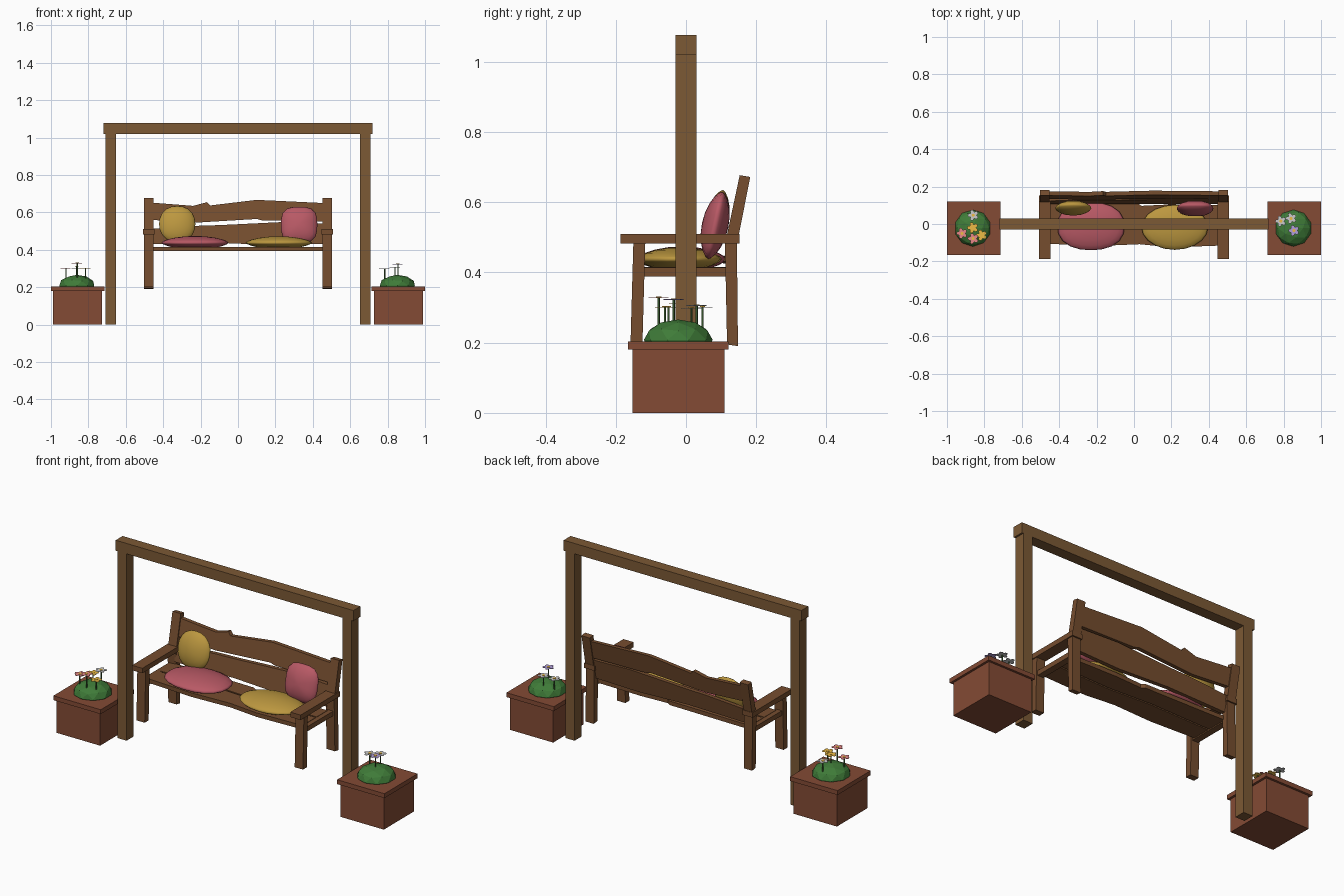
import bpy, bmesh, math
from mathutils import Matrix, Vector

if "Cube" in bpy.data.objects:
    bpy.data.objects.remove(bpy.data.objects["Cube"])


def material(name, rgb):
    m = bpy.data.materials.new(name)
    m.diffuse_color = (*rgb, 1)
    m.use_nodes = True
    m.node_tree.nodes["Principled BSDF"].inputs["Base Color"].default_value = m.diffuse_color
    return m


WOOD = material("bench_wood", (0.18, 0.075, 0.028))
FRAME = material("frame_wood", (0.20, 0.10, 0.035))
CLAY = material("clay", (0.23, 0.07, 0.035))
LEAF = material("leaf", (0.05, 0.2, 0.04))
STEM = material("stem", (0.06, 0.15, 0.04))
PINK = material("pink", (0.48, 0.10, 0.13))
GOLD = material("gold", (0.50, 0.31, 0.05))
ROSE = material("rose_petal", (0.8, 0.25, 0.25))
WHITE = material("white_petal", (0.75, 0.75, 0.72))
LILAC = material("lilac_petal", (0.45, 0.35, 0.7))
YELLOW = material("yellow_petal", (0.85, 0.5, 0.06))


def finish(name, bm, mat):
    bmesh.ops.recalc_face_normals(bm, faces=bm.faces)
    me = bpy.data.meshes.new(name)
    bm.to_mesh(me)
    bm.free()
    me.materials.append(mat)
    ob = bpy.data.objects.new(name, me)
    bpy.context.collection.objects.link(ob)
    return ob


def box(name, lo, hi, mat):
    bm = bmesh.new()
    bmesh.ops.create_cube(bm, size=1)
    lo, hi = Vector(lo), Vector(hi)
    for v in bm.verts:
        v.co = Vector([(a + b) / 2 + c * (b - a) for a, b, c in zip(lo, hi, v.co)])
    return finish(name, bm, mat)


def prism(name, pts, place, a, b, mat):
    """Extrude a 2D outline; place(u, v, depth) gives the 3D point."""
    bm = bmesh.new()
    f = bm.faces.new([bm.verts.new(place(u, v, a)) for u, v in pts])
    new = bmesh.ops.extrude_face_region(bm, geom=[f])["geom"]
    off = Vector(place(0, 0, b)) - Vector(place(0, 0, a))
    bmesh.ops.translate(bm, vec=off, verts=[g for g in new if isinstance(g, bmesh.types.BMVert)])
    return finish(name, bm, mat)


def side(u, v, d):
    return (d, u, v)


def flat(u, v, d):
    return (u, v, d)


def lean(u, v, d):
    return (u, 0.128 + 0.21 * (v - 0.48) + d, v)


def cushion(name, loc, size, square, rot, mat):
    bm = bmesh.new()
    bmesh.ops.create_uvsphere(bm, u_segments=20, v_segments=10, radius=1)
    for v in bm.verts:
        x, y, z = v.co
        r = math.hypot(x, y)
        if r > 1e-5:
            c, s = abs(x / r), abs(y / r)
            k = (c ** square + s ** square) ** (-1 / square)
            x, y = x * k, y * k
        # pinched seam around the rim
        z = math.copysign(abs(z) ** 1.3, z)
        v.co = (x * size[0], y * size[1], z * size[2])
    m = Matrix.Translation(loc) @ Matrix.Rotation(math.radians(rot[1]), 4, 'Z') \
        @ Matrix.Rotation(math.radians(rot[0]), 4, 'X')
    bm.transform(m)
    for f in bm.faces:
        f.smooth = True
    return finish(name, bm, mat)


# swing frame
for s, n in ((-1, "left"), (1, "right")):
    box(n + "_post", (s * 0.68 - 0.028, -0.03, 0), (s * 0.68 + 0.028, 0.03, 1.02), FRAME)
box("top_beam", (-0.718, -0.03, 1.02), (0.718, 0.03, 1.077), FRAME)

# bench legs, arms and side rails
front_leg = [(-0.158, 0.2), (-0.124, 0.2), (-0.116, 0.483), (-0.15, 0.483)]
back_leg = [(0.117, 0.195), (0.148, 0.19), (0.145, 0.48), (0.183, 0.672), (0.153, 0.677), (0.111, 0.48)]
for s, n in ((-1, "left"), (1, "right")):
    c = s * 0.478
    prism(n + "_front_leg", front_leg, side, c - 0.025, c + 0.025, WOOD)
    prism(n + "_back_leg", back_leg, side, c - 0.025, c + 0.025, WOOD)
    box(n + "_arm", (c - 0.031, -0.187, 0.483), (c + 0.031, 0.153, 0.51), WOOD)
    box(n + "_side_rail", (c - 0.018, -0.13, 0.388), (c + 0.018, 0.125, 0.414), WOOD)

# seat planks with worn edges
front_plank = [(-0.47, -0.105), (-0.2, -0.118), (0.03, -0.108), (0.2, -0.125), (0.47, -0.115),
               (0.47, 0.0), (0.15, -0.01), (-0.1, 0.004), (-0.47, -0.004)]
rear_plank = [(-0.47, 0.004), (-0.1, 0.012), (0.15, -0.002), (0.47, 0.008),
              (0.47, 0.1), (0.2, 0.105), (0.04, 0.097), (0.02, 0.11), (-0.47, 0.118)]
prism("front_seat_plank", front_plank, flat, 0.394, 0.416, WOOD)
prism("rear_seat_plank", rear_plank, flat, 0.394, 0.416, WOOD)

# back slats, leaning with the back posts
upper = [(-0.46, 0.56), (-0.23, 0.545), (0.1, 0.565), (0.13, 0.557), (0.46, 0.552),
         (0.46, 0.65), (0.1, 0.667), (-0.15, 0.637), (-0.165, 0.655), (-0.24, 0.635), (-0.46, 0.652)]
lower = [(-0.46, 0.43), (-0.1, 0.437), (0.2, 0.425), (0.46, 0.432),
         (0.46, 0.54), (0.23, 0.548), (-0.1, 0.532), (-0.23, 0.528), (-0.46, 0.512)]
prism("upper_back_slat", upper, lean, -0.011, 0.011, WOOD)
prism("lower_back_slat", lower, lean, -0.011, 0.011, WOOD)

# cushions
cushion("left_seat_cushion", (-0.23, -0.012, 0.438), (0.18, 0.128, 0.036), 2.3, (0, 0), PINK)
cushion("right_seat_cushion", (0.218, -0.018, 0.438), (0.178, 0.12, 0.034), 2.0, (0, 0), GOLD)
cushion("left_back_cushion", (-0.325, 0.085, 0.538), (0.097, 0.099, 0.036), 2.2, (78, 0), GOLD)
cushion("right_back_cushion", (0.327, 0.083, 0.534), (0.097, 0.098, 0.038), 3.2, (78, 0), PINK)


def flower(name, x, y, z, petals):
    # thin stem
    bm = bmesh.new()
    bmesh.ops.create_cone(bm, cap_ends=True, segments=5, radius1=0.0035, radius2=0.0035, depth=z - 0.22,
                          matrix=Matrix.Translation((x, y, (z + 0.22) / 2)))
    finish(name + "_stem", bm, STEM)
    # flat scalloped head and round centre
    pts = [(x + r * math.cos(i * math.pi / 10), y + r * math.sin(i * math.pi / 10))
           for i in range(20) for r in [(0.018, 0.027, 0.03, 0.027)[i % 4]]]
    prism(name + "_petals", pts, flat, z, z + 0.002, petals)
    eye = [(x + 0.009 * math.cos(i * math.pi / 3), y + 0.009 * math.sin(i * math.pi / 3)) for i in range(6)]
    prism(name + "_centre", eye, flat, z + 0.002, z + 0.004, YELLOW)


# planters with mound of leaves
for s, n in ((-1, "left"), (1, "right")):
    c = s * 0.857
    box(n + "_planter", (c - 0.131, -0.153, 0), (c + 0.131, 0.109, 0.182), CLAY)
    box(n + "_planter_rim", (c - 0.143, -0.165, 0.18), (c + 0.143, 0.121, 0.204), CLAY)
    bm = bmesh.new()
    bmesh.ops.create_icosphere(bm, subdivisions=2, radius=1)
    bm.transform(Matrix.Translation((c - 0.005, -0.022, 0.208)) @ Matrix.Diagonal((0.098, 0.098, 0.058, 1)))
    finish(n + "_bush", bm, LEAF)

blooms = [(-0.86, 0.047, 0.30, WHITE), (-0.92, -0.05, 0.30, ROSE), (-0.86, -0.078, 0.327, ROSE),
          (-0.862, -0.02, 0.31, YELLOW), (-0.815, -0.06, 0.30, YELLOW),
          (0.785, 0.015, 0.297, WHITE), (0.84, 0.03, 0.305, WHITE), (0.855, -0.035, 0.322, LILAC)]
for i, (x, y, z, m) in enumerate(blooms):
    flower(f"flower_{i + 1}", x, y, z, m)
